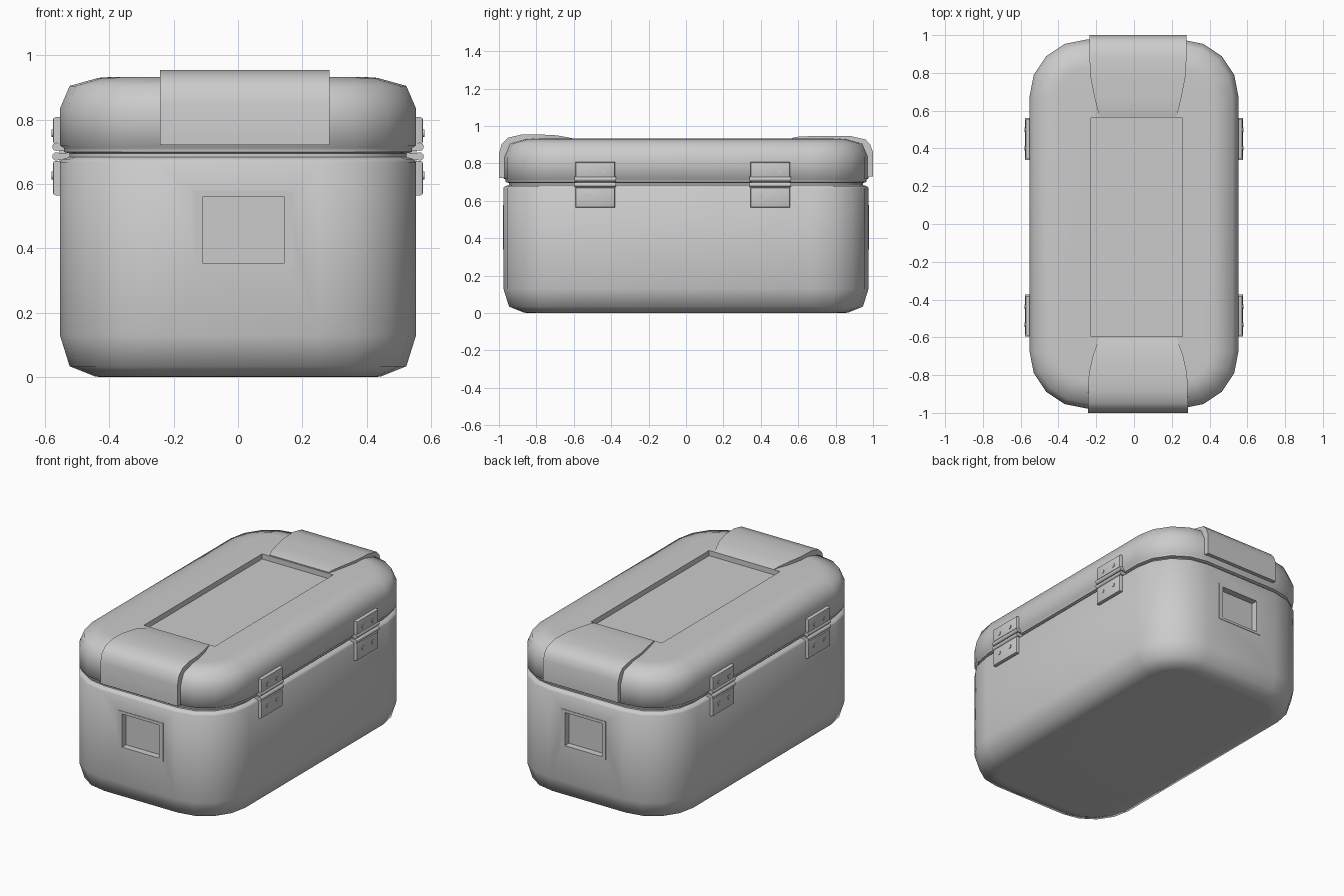
import bpy, bmesh, math
from mathutils import Matrix

if "Cube" in bpy.data.objects:
    bpy.data.objects.remove(bpy.data.objects["Cube"])

HX, HY, R, SEG = 0.553, 0.976, 0.30, 4


def finish(name, bm, angle=35):
    bmesh.ops.recalc_face_normals(bm, faces=bm.faces)
    me = bpy.data.meshes.new(name)
    bm.to_mesh(me)
    bm.free()
    ob = bpy.data.objects.new(name, me)
    bpy.context.collection.objects.link(ob)
    shade(ob, angle)
    return ob


def activate(ob):
    bpy.ops.object.select_all(action='DESELECT')
    ob.select_set(True)
    bpy.context.view_layer.objects.active = ob


def shade(ob, angle):
    activate(ob)
    bpy.ops.object.shade_smooth_by_angle(angle=math.radians(angle))


def ring(bm, inset, z):
    """Rounded rectangle outline, moved inwards by inset."""
    r, verts = R - inset, []
    for k, (sx, sy) in enumerate(((1, 1), (-1, 1), (-1, -1), (1, -1))):
        for i in range(SEG + 1):
            a = math.pi / 2 * (k + i / SEG)
            verts.append(bm.verts.new((sx * (HX - R) + r * math.cos(a),
                                       sy * (HY - R) + r * math.sin(a), z)))
    return verts


def bridge(bm, a, b):
    n = len(a)
    for i in range(n):
        bm.faces.new((a[i], a[(i + 1) % n], b[(i + 1) % n], b[i]))


def shell(name, profile):
    bm = bmesh.new()
    rings = [ring(bm, d, z) for d, z in profile]
    for a, b in zip(rings, rings[1:]):
        bridge(bm, a, b)
    bm.faces.new(rings[0])
    bm.faces.new(rings[-1])
    return finish(name, bm, 60)


def add_box(bm, x0, x1, y0, y1, z0, z1):
    m = Matrix.Translation(((x0 + x1) / 2, (y0 + y1) / 2, (z0 + z1) / 2)) \
        @ Matrix.Diagonal((x1 - x0, y1 - y0, z1 - z0, 1))
    return bmesh.ops.create_cube(bm, size=1, matrix=m)['verts']


def box(name, *dims):
    bm = bmesh.new()
    add_box(bm, *dims)
    return finish(name, bm)


def cut(target, cutter, angle):
    mod = target.modifiers.new("cut", 'BOOLEAN')
    mod.operation, mod.solver, mod.object = 'DIFFERENCE', 'EXACT', cutter
    activate(target)
    # the boolean goes in before the shading
    bpy.ops.object.modifier_apply(modifier=mod.name)
    shade(target, angle)


def remove(ob):
    bpy.data.objects.remove(ob, do_unlink=True)


# Body tub and lid
body = shell("body", [(0.14, 0), (0.11, 0.002), (0.03, 0.034), (0, 0.13), (0, 0.668),
                      (0.008, 0.678), (0.03, 0.684), (0.03, 0.70)])
lid = shell("lid", [(0.035, 0.694), (0.012, 0.70), (0.012, 0.712), (0, 0.72), (0, 0.835),
                    (0.03, 0.905), (0.12, 0.93), (0.15, 0.932)])

# Sunken panel in the lid
c = box("panel_cutter", -0.228, 0.258, -0.595, 0.562, 0.90, 1.1)
c.hide_render = True
cut(lid, c, 60)
remove(c)

# Handle pockets with thin frames on both ends
for s, end in ((-1, "front"), (1, "back")):
    ys = sorted((s * 0.96, s * 0.979))
    frame = box(end + "_pocket_frame", -0.135, 0.172, *ys, 0.34, 0.578)
    ys = sorted((s * 0.938, s * 1.1))
    c = box("pocket_cutter", -0.11, 0.145, *ys, 0.355, 0.56)
    c.hide_render = True
    cut(body, c, 60)
    cut(frame, c, 35)
    remove(c)


# Raised end straps that wrap over the lid
def strap(name, s, stations):
    bm = bmesh.new()
    rows = []
    for y, z, w in stations:
        yi, zi = min(y, 0.93), min(z, 0.9)
        rows.append([bm.verts.new((0.021 + x, s * yy, zz)) for x, yy, zz in
                     ((-w, y, z), (w, y, z), (w, yi, zi), (-w, yi, zi))])
    for a, b in zip(rows, rows[1:]):
        bridge(bm, a, b)
    bm.faces.new(rows[0])
    bm.faces.new(rows[-1])
    finish(name, bm, 50)


strap("front_strap", -1, [(1.0, 0.722, 0.264), (1.0, 0.85, 0.264), (0.985, 0.905, 0.264),
                          (0.95, 0.938, 0.264), (0.88, 0.954, 0.263), (0.79, 0.955, 0.26),
                          (0.69, 0.95, 0.237), (0.635, 0.94, 0.216), (0.60, 0.932, 0.205)])
strap("back_strap", 1, [(1.0, 0.73, 0.257), (1.0, 0.86, 0.257), (0.985, 0.90, 0.257),
                        (0.96, 0.928, 0.257), (0.88, 0.946, 0.257), (0.77, 0.947, 0.25),
                        (0.67, 0.946, 0.23), (0.60, 0.943, 0.213), (0.568, 0.936, 0.203)])


# Hinges: two plates, two barrels and four screws each
def cylinder(bm, r, depth, mat, seg):
    bmesh.ops.create_cone(bm, cap_ends=True, segments=seg, radius1=r, radius2=r,
                          depth=depth, matrix=mat)


def hinge(name, s, y):
    bm = bmesh.new()
    for z0, z1 in ((0.565, 0.672), (0.725, 0.808)):
        add_box(bm, 0.53, 0.575, y - 0.105, y + 0.105, z0, z1)
    outer = [e for e in bm.edges if all(v.co.x > 0.57 for v in e.verts)]
    bmesh.ops.bevel(bm, geom=outer, offset=0.009, segments=2, profile=0.5, affect='EDGES')
    for z in (0.686, 0.716):
        cylinder(bm, 0.013, 0.222, Matrix.Translation((0.564, y, z))
                 @ Matrix.Rotation(math.pi / 2, 4, 'X'), 12)
        add_box(bm, 0.52, 0.564, y - 0.108, y + 0.108, z - 0.011, z + 0.011)
    add_box(bm, 0.51, 0.555, y - 0.10, y + 0.10, 0.66, 0.74)
    for dy in (-0.048, 0.048):
        for z in (0.627, 0.758):
            cylinder(bm, 0.012, 0.01, Matrix.Translation((0.574, y + dy, z))
                     @ Matrix.Rotation(math.pi / 2, 4, 'Y'), 12)
    bmesh.ops.scale(bm, vec=(s, 1, 1), verts=bm.verts)
    finish(name, bm)


for s, side in ((1, "right"), (-1, "left")):
    hinge(side + "_front_hinge", s, -0.485)
    hinge(side + "_back_hinge", s, 0.45)
